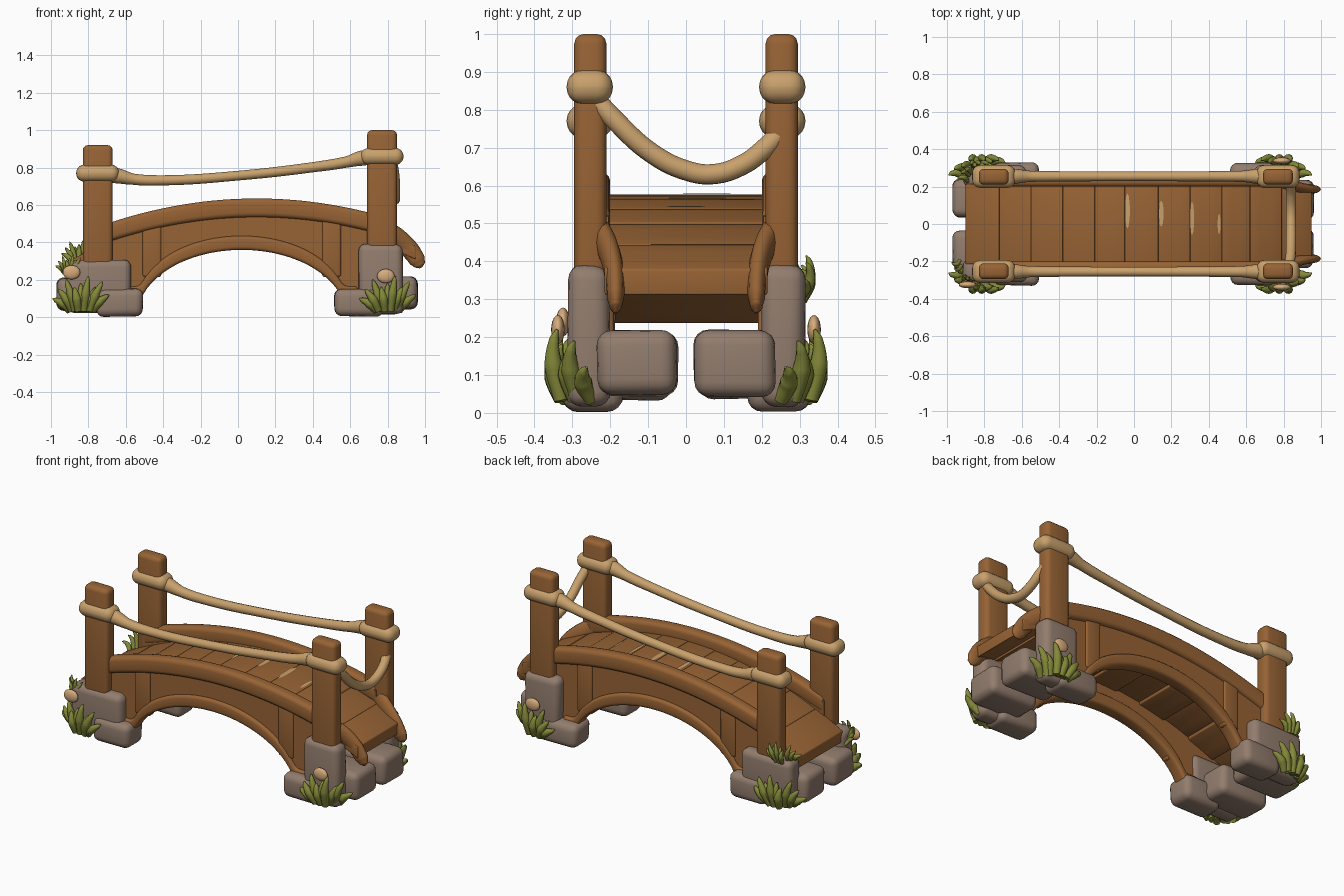
import bpy, bmesh, math, random
from mathutils import Vector

random.seed(4)
cube = bpy.data.objects.get("Cube")
if cube:
    bpy.data.objects.remove(cube, do_unlink=True)


def material(name, rgb):
    m = bpy.data.materials.new(name)
    m.use_nodes = True
    m.diffuse_color = (*rgb, 1)
    m.node_tree.nodes["Principled BSDF"].inputs["Base Color"].default_value = (*rgb, 1)
    return m


WOOD = material("brown wood", (0.31, 0.125, 0.035))
ROPE = material("tan rope", (0.58, 0.355, 0.15))
STONE = material("grey brown stone", (0.29, 0.205, 0.155))
GRASS = material("olive grass", (0.23, 0.25, 0.04))
FLOWER = material("peach flower", (0.68, 0.41, 0.2))


def finish(ob, mat, bevel=0, segments=3):
    ob.data.materials.append(mat)
    bpy.ops.object.select_all(action='DESELECT')
    ob.select_set(True)
    bpy.context.view_layer.objects.active = ob
    if bevel:
        b = ob.modifiers.new("bevel", 'BEVEL')
        b.width, b.segments, b.limit_method = bevel, segments, 'ANGLE'
        b.angle_limit = math.radians(40)
        bpy.ops.object.modifier_apply(modifier="bevel")
    bpy.ops.object.shade_smooth_by_angle(angle=math.radians(60))
    return ob


def from_bmesh(name, bm, mat, bevel=0, segments=3):
    bmesh.ops.recalc_face_normals(bm, faces=bm.faces)
    me = bpy.data.meshes.new(name)
    bm.to_mesh(me)
    bm.free()
    ob = bpy.data.objects.new(name, me)
    bpy.context.collection.objects.link(ob)
    return finish(ob, mat, bevel, segments)


def box(name, lo, hi, mat, bevel, jitter=0, segments=3):
    """Rounded box between two corners, with optional uneven corners."""
    bm = bmesh.new()
    bmesh.ops.create_cube(bm, size=1)
    lo, hi = Vector(lo), Vector(hi)
    mid = (lo + hi) / 2
    for v in bm.verts:
        v.co = mid + v.co * (hi - lo)
        v.co -= Vector([random.uniform(0, jitter) * (1 if c > m else -1)
                        for c, m in zip(v.co, mid)])
    return from_bmesh(name, bm, mat, bevel, segments)


def slab(name, x0, x1, top, bottom, y0, y1, mat, n=24, bevel=0.015):
    """Strip along x between two height functions."""
    bm = bmesh.new()
    rings = []
    for i in range(n + 1):
        x = x0 + (x1 - x0) * i / n
        t, b = top(x), bottom(x)
        rings.append([bm.verts.new(p) for p in
                      ((x, y0, b), (x, y1, b), (x, y1, t), (x, y0, t))])
    for a, b in zip(rings, rings[1:]):
        for k in range(4):
            j = (k + 1) % 4
            bm.faces.new((a[k], a[j], b[j], b[k]))
    bm.faces.new(rings[0])
    bm.faces.new(rings[-1])
    return from_bmesh(name, bm, mat, bevel)


def tube(name, points, depth, mat, radii=None, res=4):
    """Round strand through points, with optional taper."""
    cu = bpy.data.curves.new(name, 'CURVE')
    cu.dimensions = '3D'
    cu.bevel_depth, cu.bevel_resolution, cu.resolution_u = depth, res, 8
    cu.use_fill_caps = True
    sp = cu.splines.new('BEZIER')
    sp.bezier_points.add(len(points) - 1)
    for i, (bp, p) in enumerate(zip(sp.bezier_points, points)):
        bp.co = p
        bp.handle_left_type = bp.handle_right_type = 'AUTO'
        bp.radius = radii[i] if radii else 1
    ob = bpy.data.objects.new(name, cu)
    bpy.context.collection.objects.link(ob)
    bpy.ops.object.select_all(action='DESELECT')
    ob.select_set(True)
    bpy.context.view_layer.objects.active = ob
    bpy.ops.object.convert(target='MESH')
    return finish(bpy.context.view_layer.objects.active, mat)


def ball(name, centre, size, mat):
    bm = bmesh.new()
    bmesh.ops.create_uvsphere(bm, u_segments=16, v_segments=10, radius=1)
    for v in bm.verts:
        v.co = Vector(centre) + v.co * Vector(size)
    return from_bmesh(name, bm, mat)


# Height curves of the bridge
def beam_top(x):
    return 0.635 - 0.21 * (x - 0.1) ** 2


def arch(x):
    d = min(abs(x - 0.02) / 0.56, 1)
    return max(0.36 * math.sqrt(1 - d * d), 0.09)


def deck_top(x):
    return 0.575 - 0.27 * (x - 0.1) ** 2


# Deck planks
edges = [-0.90, -0.72, -0.55, -0.38, -0.21, -0.05, 0.13, 0.30, 0.47, 0.62, 0.79, 0.95]
for i, (a, b) in enumerate(zip(edges, edges[1:])):
    lift = random.uniform(-0.004, 0.002)
    drop = 0.07 + 0.012 * (i % 2)
    slab(f"deck_plank_{i}", a, b, lambda x: deck_top(x) + lift,
         lambda x: deck_top(x) - drop, -0.215, 0.215, WOOD, 3, 0.006)

# Pale worn chips on the planks
for i, (x, y, w, h) in enumerate([(-0.035, 0.07, 0.026, 0.19), (0.145, 0.055, 0.028, 0.14),
                                  (0.31, 0.03, 0.024, 0.18), (0.455, 0.0, 0.016, 0.11)]):
    bm = bmesh.new()
    bmesh.ops.create_circle(bm, cap_ends=True, segments=10, radius=0.5)
    for v in bm.verts:
        px = x + v.co.x * w
        v.co = (px, y + v.co.y * h, deck_top(px) + 0.004)
    from_bmesh(f"worn_chip_{i}", bm, ROPE)

rope_path = [(-0.75, 0.77), (-0.64, 0.755), (-0.56, 0.738), (-0.4, 0.732), (0, 0.757),
             (0.4, 0.802), (0.58, 0.83), (0.66, 0.85), (0.77, 0.86)]
blades = [(-0.15, 0.05), (-0.12, 0.10), (-0.08, 0.15), (-0.035, 0.11), (0.0, 0.13),
          (0.04, 0.17), (0.08, 0.11), (0.115, 0.14), (0.15, 0.07)]


def tuft(name, x, y, z, scale=1):
    """Fan of blades that wraps round the outer corner of a pier."""
    s, e = math.copysign(1, y), math.copysign(1, x)
    for k, (dx, h) in enumerate(blades):
        out = abs(y) + 0.012 * (k % 2) - 0.6 * max(0, e * dx - 0.04)
        dx, h = dx * scale, h * scale
        tube(f"{name}_{k}", [(x + dx * 0.4, s * (out - 0.01), z - 0.015),
                             (x + dx * 0.65, s * (out + 0.01), z + h * 0.45),
                             (x + dx * 0.9, s * (out + 0.008), z + h * 0.85),
                             (x + dx, s * out, z + h)],
             0.024 * scale, GRASS, (0.8, 1, 0.55, 0.15), 3)


for s, side in ((-1, "front"), (1, "back")):
    def span(a, b):
        return sorted((s * a, s * b))

    # Side beam: shallow recessed panel, raised top rail, raised arch rail, struts
    y = span(0.205, 0.252)
    slab(f"{side}_beam_panel", -0.78, 0.78, lambda x: beam_top(x) - 0.02,
         lambda x: arch(x) + 0.01, *y, WOOD, 48, 0)
    y = span(0.2, 0.275)
    slab(f"{side}_beam_top_rail", -0.78, 0.78, beam_top,
         lambda x: beam_top(x) - 0.1, *y, WOOD, 32, 0.024)
    y = span(0.19, 0.27)
    slab(f"{side}_beam_arch_rail", -0.62, 0.64, lambda x: arch(x) + 0.075,
         arch, *y, WOOD, 56, 0.018)
    for i, x in enumerate((-0.46, 0.5)):
        y = span(0.21, 0.262)
        box(f"{side}_strut_{i}", (x - 0.05, y[0], arch(x) + 0.03),
            (x + 0.05, y[1], beam_top(x) - 0.04), WOOD, 0.012)

    # Posts with rope bindings
    for end, x, z, kz in (("low", -0.75, 0.92, 0.77), ("tall", 0.77, 1.0, 0.86)):
        y = span(0.21, 0.295)
        box(f"{side}_{end}_post", (x - 0.08, y[0], 0.2), (x + 0.08, y[1], z), WOOD, 0.026)
        y = span(0.193, 0.315)
        box(f"{side}_{end}_binding", (x - 0.115, y[0], kz - 0.045),
            (x + 0.115, y[1], kz + 0.045), ROPE, 0.043, segments=5)

    # Hand rope
    tube(f"{side}_hand_rope", [(x, s * 0.255, z) for x, z in rope_path], 0.027, ROPE,
         (1.5, 1.5, 1.1, 1, 0.95, 1, 1.1, 1.5, 1.5))

    # Curled rail end, flattened sideways
    horn = tube(f"{side}_rail_end",
                [(0.80, s * 0.25, 0.465), (0.86, s * 0.21, 0.42), (0.92, s * 0.185, 0.36),
                 (0.958, s * 0.18, 0.305), (0.972, s * 0.18, 0.278), (0.978, s * 0.18, 0.264)],
                0.05, WOOD, (1, 1.02, 1, 0.88, 0.6, 0.15))
    for v in horn.data.vertices:
        v.co.y = s * 0.192 + (v.co.y - s * 0.192) * 0.52

    # Foundation stones: x range, y range, z range
    stones = [("low_pier", -0.92, -0.57, 0.185, 0.315, 0.02, 0.315),
              ("low_foot", -0.76, -0.505, 0.16, 0.333, 0.0, 0.16),
              ("low_end", -0.975, -0.64, 0.03, 0.245, 0.03, 0.215),
              ("tall_pier", 0.64, 0.885, 0.195, 0.318, 0.01, 0.397),
              ("tall_foot", 0.51, 0.78, 0.16, 0.333, 0.0, 0.155),
              ("tall_end", 0.64, 0.967, 0.018, 0.24, 0.04, 0.222)]
    for name, x0, x1, y0, y1, z0, z1 in stones:
        y = span(y0, y1)
        box(f"{side}_{name}_stone", (x0, y[0], z0), (x1, y[1], z1), STONE, 0.04, 0.01, 4)

    # Grass at the outer foot of each pier
    tuft(f"{side}_low_grass", -0.84, s * 0.328, 0.05)
    tuft(f"{side}_tall_grass", 0.80, s * 0.328, 0.05)

# Upper tufts on the low piers
tuft("back_upper_grass", -0.85, 0.305, 0.31, 0.62)
tuft("front_upper_grass", -0.90, -0.27, 0.25, 0.5)

# Flowers
for i, (x, y, z) in enumerate([(-0.89, -0.325, 0.24), (0.79, -0.338, 0.22), (0.79, 0.338, 0.22)]):
    ball(f"flower_{i}", (x, y, z), (0.047, 0.018, 0.038), FLOWER)

# Sagging rope between the tall posts
tube("sagging_rope", [(0.82, -0.25, 0.84), (0.835, -0.19, 0.775), (0.84, -0.09, 0.685),
                      (0.84, 0.0, 0.64), (0.84, 0.07, 0.63), (0.84, 0.15, 0.655),
                      (0.835, 0.21, 0.70), (0.82, 0.25, 0.74)], 0.027, ROPE)
